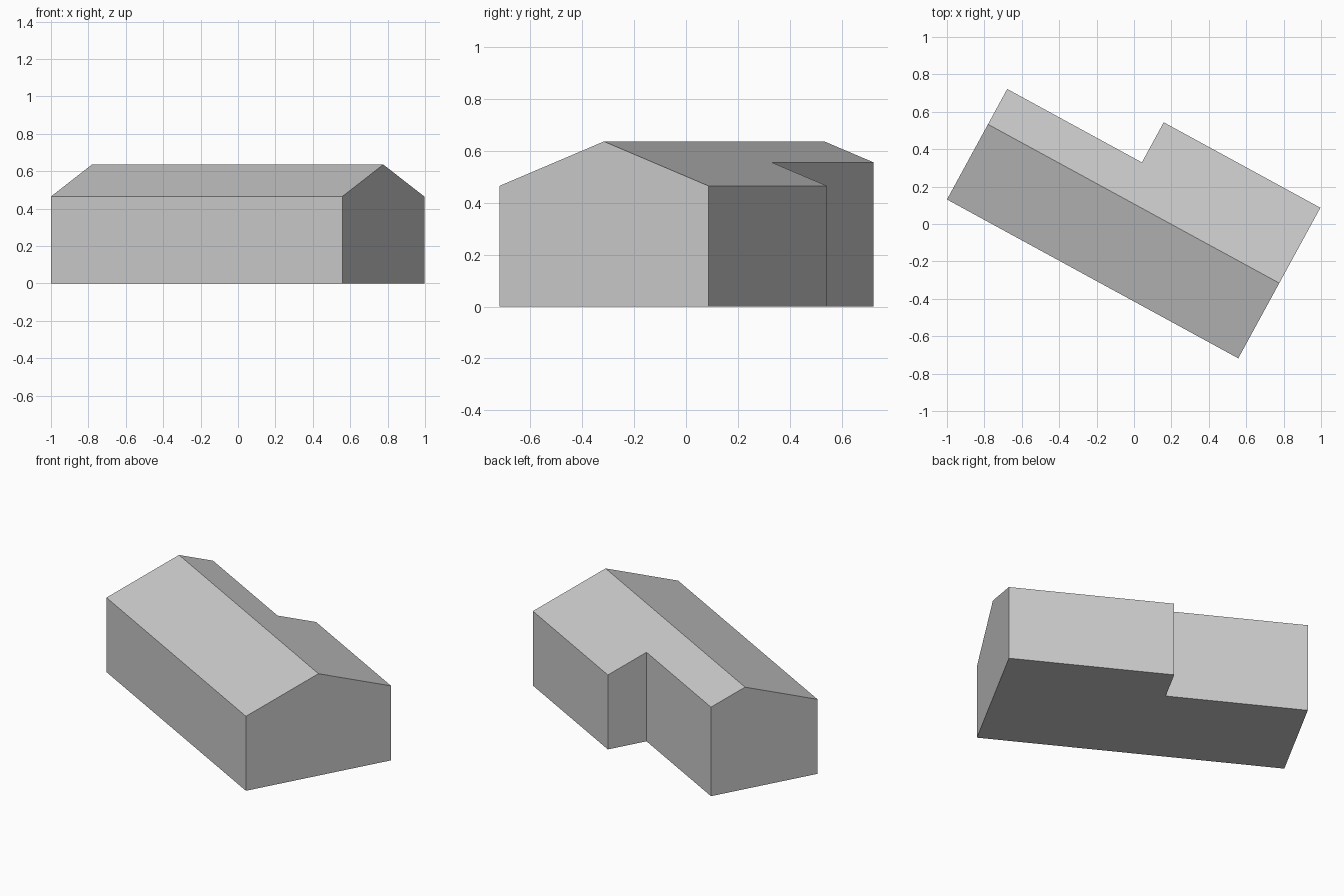
import bpy, bmesh, math
from mathutils import Matrix

cube = bpy.data.objects.get("Cube")
if cube:
    bpy.data.objects.remove(cube, do_unlink=True)

LENGTH, WIDTH, RIDGE = 1.774, 0.917, 0.458     # along and across the ridge
STEP, NARROW = 0.82, 0.673                     # where the rear wall steps in
EAVE, TOP = 0.465, 0.636

# Plain grey used for walls, roof and floor
grey = bpy.data.materials.new("light_grey")
grey.use_nodes = True
colour = (0.6, 0.6, 0.6, 1)
grey.diffuse_color = colour
grey.node_tree.nodes["Principled BSDF"].inputs["Base Color"].default_value = colour


def roof_height(v):
    return TOP - (TOP - EAVE) * abs(v - RIDGE) / RIDGE


# L-shaped footprint, counter-clockwise
corners = [(0, 0), (LENGTH, 0), (LENGTH, WIDTH), (STEP, WIDTH),
           (STEP, NARROW), (0, NARROW)]
bm = bmesh.new()
floor = [bm.verts.new((u, v, 0)) for u, v in corners]
eave = [bm.verts.new((u, v, roof_height(v))) for u, v in corners]
ridge = [bm.verts.new((u, RIDGE, TOP)) for u in (0, LENGTH)]

# Floor and walls, with the ridge end included in each gable
bm.faces.new(floor[::-1])
gable_peak = {1: [ridge[1]], 5: [ridge[0]]}
for i in range(6):
    j = (i + 1) % 6
    bm.faces.new([floor[i], floor[j], eave[j]] + gable_peak.get(i, []) + [eave[i]])

# Front slope and stepped rear slope
bm.faces.new([eave[0], eave[1], ridge[1], ridge[0]])
bm.faces.new([ridge[0], ridge[1]] + eave[2:])
bmesh.ops.recalc_face_normals(bm, faces=bm.faces)

# Turn the building on its plot
bm.transform(Matrix.Translation((-1, 0.131, 0)) @ Matrix.Rotation(math.radians(-28.6), 4, "Z"))

mesh = bpy.data.meshes.new("gabled_building")
bm.to_mesh(mesh)
bm.free()
mesh.materials.append(grey)
building = bpy.data.objects.new("gabled_building", mesh)
bpy.context.collection.objects.link(building)
